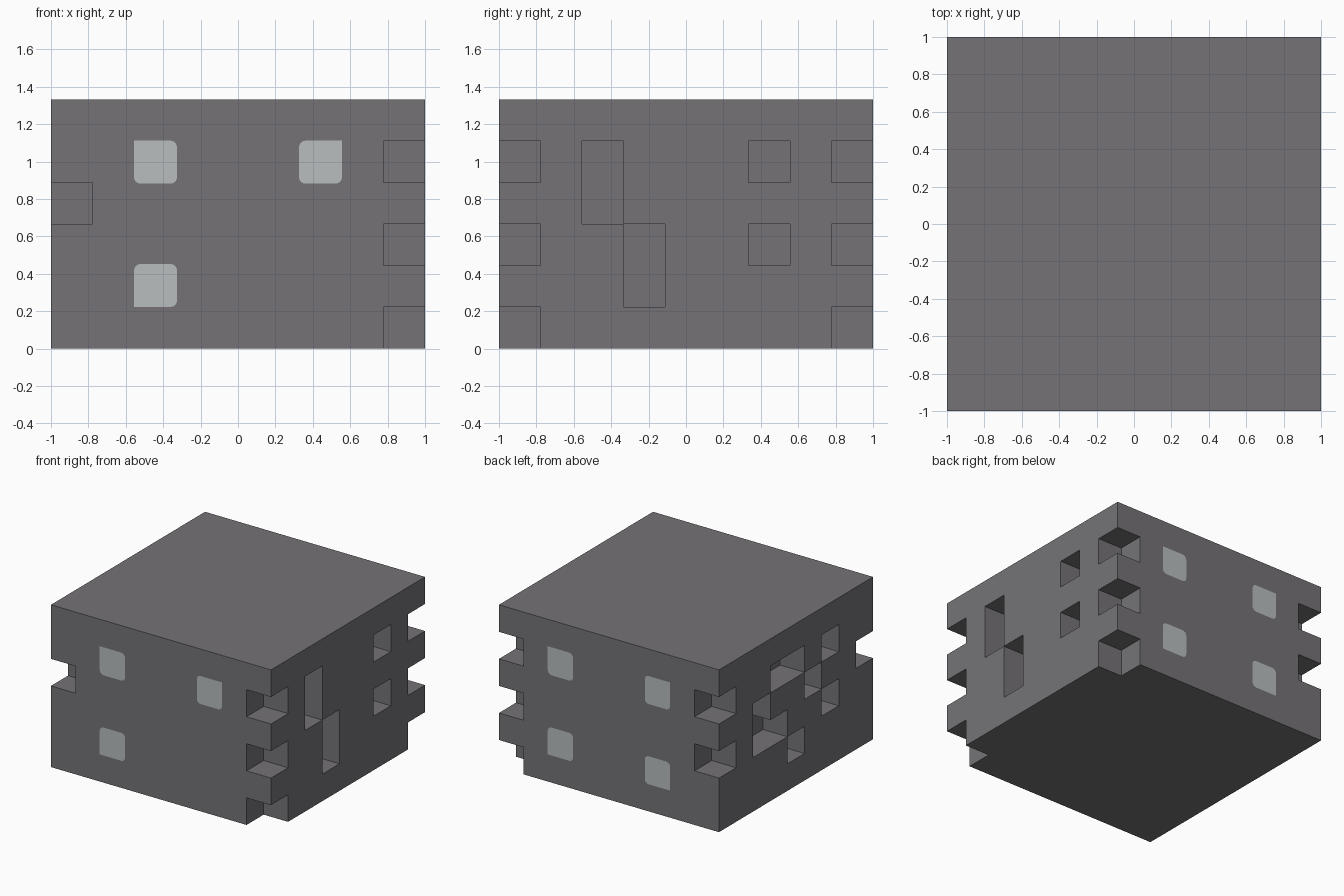
import bpy
import bmesh
from mathutils import Vector

old = bpy.data.objects.get("Cube")
if old:
    bpy.data.objects.remove(old, do_unlink=True)

# The block is laid out on a cell grid
NX, NY, NZ = 9, 9, 6
CELL = 2 / NX


def material(name, rgb):
    mat = bpy.data.materials.new(name)
    mat.use_nodes = True
    colour = (*rgb, 1)
    mat.diffuse_color = colour
    mat.node_tree.nodes["Principled BSDF"].inputs["Base Color"].default_value = colour
    return mat


def add_object(name, bm, mat):
    mesh = bpy.data.meshes.new(name)
    bm.to_mesh(mesh)
    bm.free()
    mesh.materials.append(mat)
    obj = bpy.data.objects.new(name, mesh)
    bpy.context.collection.objects.link(obj)
    return obj


def grid_point(cell):
    return Vector(cell) * CELL - Vector((1, 1, 0))


stone = material("dark grey", (0.178, 0.171, 0.181))
pane = material("pale grey", (0.479, 0.509, 0.509))

# Cells removed from the solid block
corner_notches = {(8, y, z) for y in (0, 8) for z in (0, 2, 4)}
corner_notches |= {(0, 8, 2), (0, 8, 4), (0, 0, 3)}
right_slots = {(8, y, z) for y, z in
               ((2, 3), (2, 4), (3, 1), (3, 2), (6, 2), (6, 4))}
left_slots = {(0, y, z) for y, z in
              ((6, 3), (6, 2), (5, 2), (4, 1),
               (5, 4), (4, 4), (3, 3), (2, 4), (2, 2))}
removed = corner_notches | right_slots | left_slots
solid = {(x, y, z) for x in range(NX) for y in range(NY)
         for z in range(NZ)} - removed

# Block skin: one quad wherever a solid cell meets empty space
bm = bmesh.new()
for cell in solid:
    for axis in range(3):
        for side in (0, 1):
            step = [0, 0, 0]
            step[axis] = 2 * side - 1
            if tuple(c + s for c, s in zip(cell, step)) in solid:
                continue
            base = Vector(cell)
            base[axis] += side
            u, v = Vector(), Vector()
            u[(axis + 1) % 3] = 1
            v[(axis + 2) % 3] = 1
            corners = [base, base + u, base + u + v, base + v]
            if not side:
                corners.reverse()
            bm.faces.new([bm.verts.new(grid_point(c)) for c in corners])
bmesh.ops.remove_doubles(bm, verts=bm.verts[:], dist=0.001)
bmesh.ops.dissolve_limit(bm, angle_limit=0.01, verts=bm.verts[:], edges=bm.edges[:])
bmesh.ops.triangulate(bm, faces=[f for f in bm.faces if len(f.verts) > 4])
add_object("notched_block", bm, stone)


# Window panes: square outer corner, the other three rounded
def window(name, side_x, side_y, upper):
    size = 0.23
    x0 = side_x * 0.556
    x1 = x0 - side_x * size
    z0 = 1.112 if upper else 0.223
    z1 = z0 - size if upper else z0 + size
    y = side_y * 1.001
    bm = bmesh.new()
    verts = [bm.verts.new((x, y, z)) for x, z in
             ((x0, z0), (x1, z0), (x1, z1), (x0, z1))]
    bm.faces.new(verts)
    bmesh.ops.bevel(bm, geom=verts[1:], offset=0.035, segments=4,
                    profile=0.5, affect='VERTICES')
    bm.normal_update()
    for face in bm.faces:
        if face.normal.y * side_y < 0:
            face.normal_flip()
    add_object(name, bm, pane)


for side_y, end in ((-1, "front"), (1, "back")):
    for side_x, hand in ((-1, "right"), (1, "left")):
        for upper in (True, False):
            if side_y < 0 < side_x and not upper:
                continue
            level = "upper" if upper else "lower"
            window(f"{end}_{level}_{hand}_window", side_x, side_y, upper)
